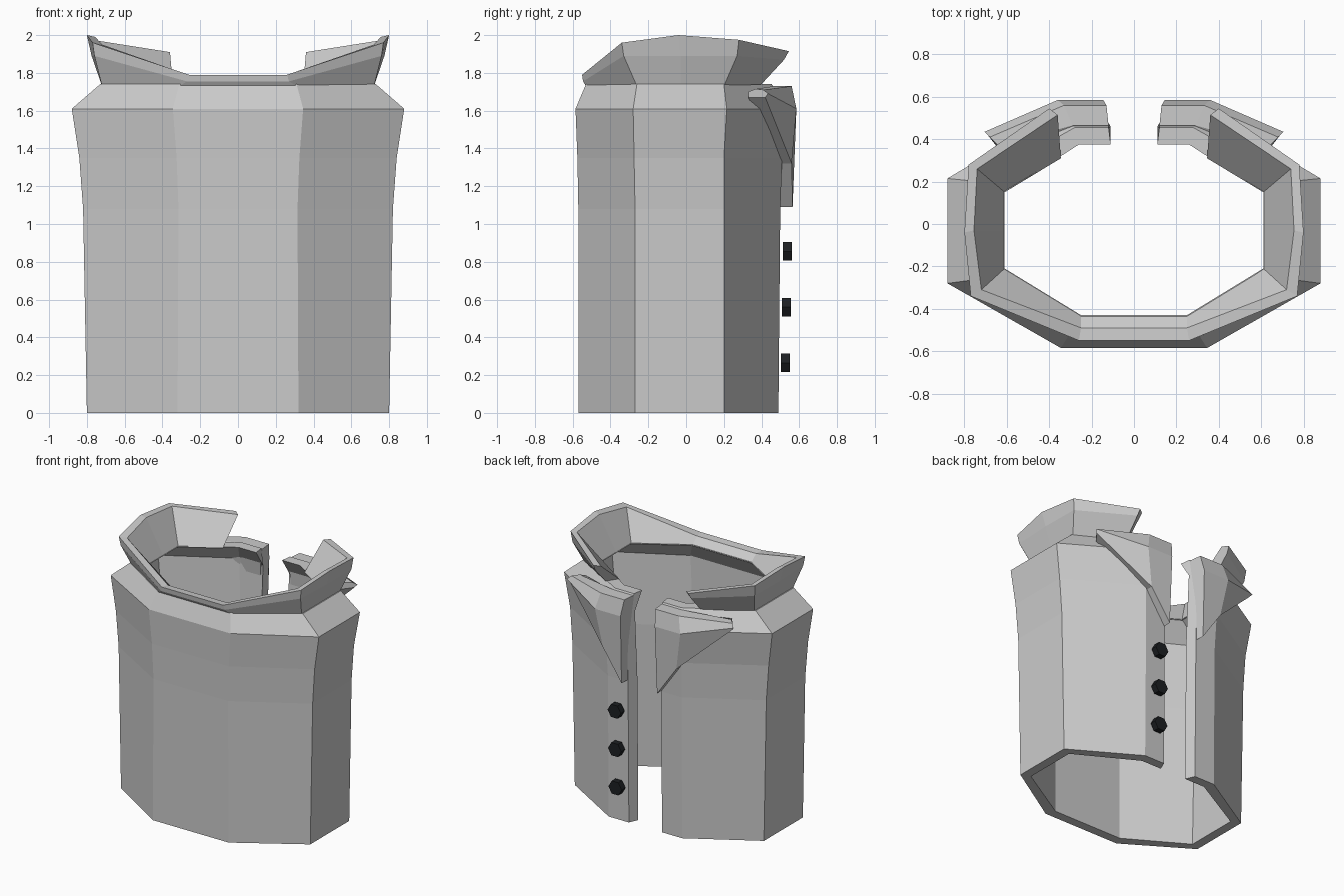
import bpy, bmesh, math
from mathutils import Matrix


def finish(name, bm):
    bmesh.ops.recalc_face_normals(bm, faces=bm.faces)
    mesh = bpy.data.meshes.new(name)
    bm.to_mesh(mesh)
    bm.free()
    ob = bpy.data.objects.new(name, mesh)
    bpy.context.collection.objects.link(ob)
    return ob


def loft(name, sections):
    """Skin closed cross-sections one after another and cap both ends."""
    bm = bmesh.new()
    rows = [[bm.verts.new(p) for p in s] for s in sections]
    n = len(rows[0])
    for a, b in zip(rows, rows[1:]):
        for i in range(n):
            j = (i + 1) % n
            bm.faces.new((a[i], a[j], b[j], b[i]))
    bm.faces.new(rows[0])
    bm.faces.new(rows[-1])
    return finish(name, bm)


def flip(sections):
    return [[(-x, y, z) for x, y, z in s] for s in sections]


def symmetric(sections):
    return flip(sections)[::-1] + sections


# Body: each level gives front corner, side front, side back, back corner, opening
def level(z, xf, yf, xs, ya, yb, xb, yk, xg):
    return [(xf, yf, z), (xs, ya, z), (xs, yb, z), (xb, yk, z), (xg, yk, z)]


levels = [
    level(0.00, .32, -.57, .80, -.27, .20, .31, .49, .14),
    level(1.08, .315, -.57, .82, -.27, .20, .31, .50, .14),
    level(1.35, .325, -.575, .84, -.275, .20, .32, .51, .14),
    level(1.61, .345, -.585, .88, -.28, .215, .35, .53, .14),
    level(1.74, .31, -.53, .73, -.26, .20, .28, .455, .12),
    # inner lining
    level(1.74, .25, -.43, .61, -.21, .15, .26, .375, .11),
    level(1.61, .32, -.51, .80, -.25, .18, .31, .46, .11),
    level(1.08, .29, -.50, .75, -.24, .17, .28, .43, .11),
    level(0.00, .29, -.50, .73, -.24, .17, .28, .42, .11),
]
loft("vest_body", symmetric([list(c) for c in zip(*levels)]))

# Flared collar: outer base, outer bend, outer rim, inner rim, inner base
collar = [
    [(.31, -.53, 1.73), (.27, -.545, 1.755), (.26, -.55, 1.79),
     (.25, -.49, 1.785), (.25, -.43, 1.735)],
    [(.72, -.26, 1.73), (.76, -.33, 1.89), (.77, -.34, 1.96),
     (.72, -.31, 1.95), (.61, -.21, 1.735)],
    [(.72, -.03, 1.73), (.775, -.03, 1.89), (.80, -.04, 2.0),
     (.755, -.03, 1.99), (.61, -.03, 1.735)],
    [(.72, .20, 1.73), (.77, .27, 1.89), (.78, .28, 1.975),
     (.74, .26, 1.97), (.61, .15, 1.735)],
    [(.40, .40, 1.74), (.405, .52, 1.87), (.40, .545, 1.915),
     (.36, .515, 1.91), (.345, .31, 1.735)],
]
loft("collar", symmetric(collar))

# Folded lapels beside the opening
lapel = [
    [(.12, .465, 1.73), (.13, .56, 1.73), (.145, .585, 1.61),
     (.15, .565, 1.09), (.145, .495, 1.09), (.12, .44, 1.70)],
    [(.29, .465, 1.73), (.33, .56, 1.73), (.36, .585, 1.61),
     (.31, .56, 1.32), (.31, .50, 1.32), (.29, .44, 1.70)],
    [(.64, .37, 1.715), (.68, .41, 1.71), (.705, .435, 1.69),
     (.69, .42, 1.67), (.62, .33, 1.67), (.62, .33, 1.70)],
]
loft("lapel_right", lapel)
loft("lapel_left", flip(lapel))

# Hexagonal black buttons
black = bpy.data.materials.new("black_button")
black.diffuse_color = (0.012, 0.014, 0.016, 1)
for i, z in enumerate((.265, .56, .855)):
    bm = bmesh.new()
    turn = Matrix.Translation((.215, .527 + .005 * i, z)) @ Matrix.Rotation(math.pi / 2, 4, 'X')
    turn = turn @ Matrix.Rotation(math.pi / 2, 4, 'Z')
    bmesh.ops.create_cone(bm, cap_ends=True, segments=6, radius1=.056,
                          radius2=.056, depth=.046, matrix=turn)
    finish(f"button_{i + 1}", bm).data.materials.append(black)
